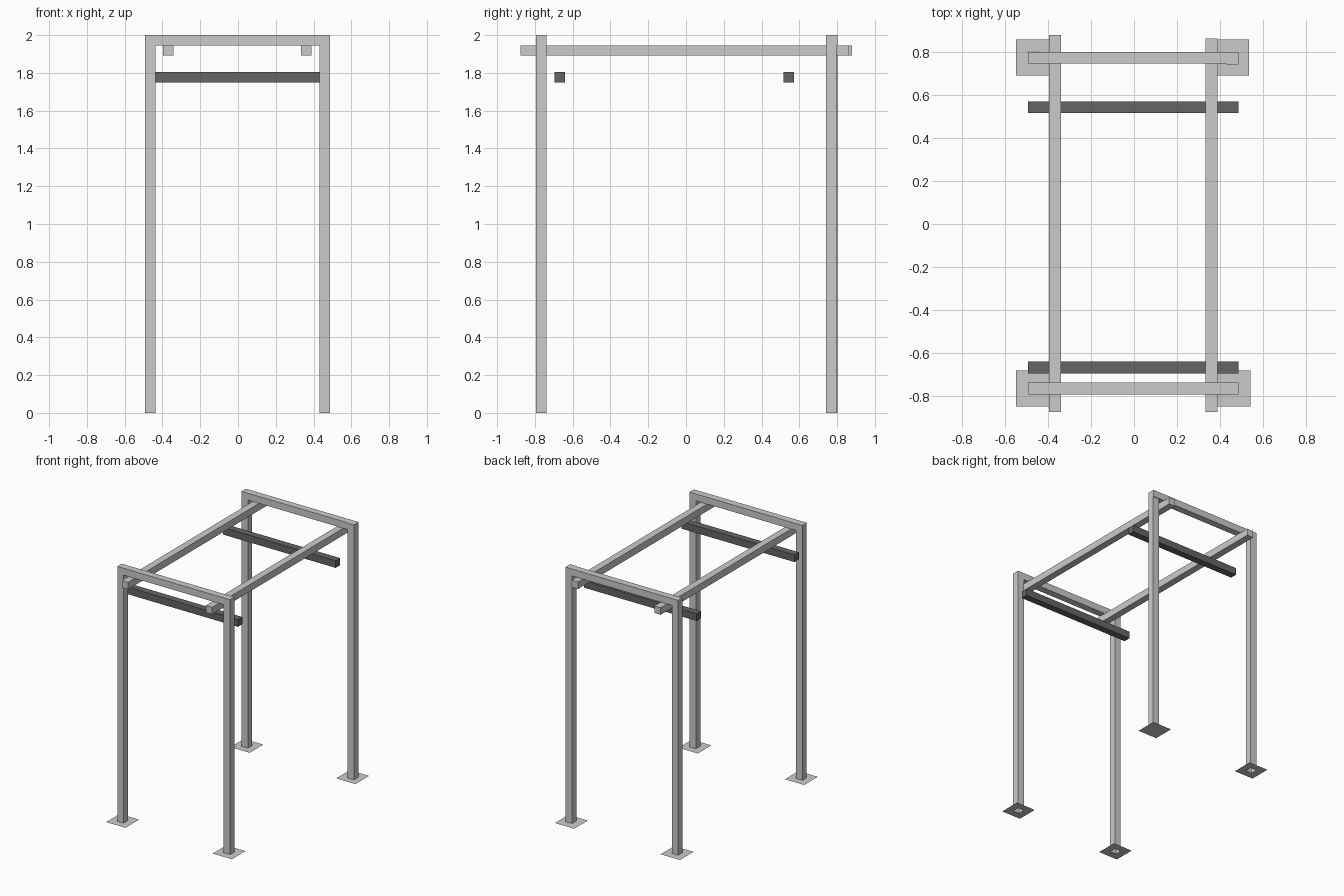
import bpy, bmesh

if "Cube" in bpy.data.objects:
    bpy.data.objects.remove(bpy.data.objects["Cube"])

dark = bpy.data.materials.new("dark_paint")
dark.diffuse_color = (0.13, 0.13, 0.13, 1)
dark.use_nodes = True
dark.node_tree.nodes["Principled BSDF"].inputs["Base Color"].default_value = dark.diffuse_color

T = 0.055                      # square tube width
LEFT, RIGHT = -0.493, 0.431    # left edges of the two legs
TOP, UNDER = 2.0, 1.946        # top bar heights


def prism(name, outline, y0, y1, open_bottom=False, mat=None):
    """Extrude an x-z outline along y."""
    bm = bmesh.new()
    face = bm.faces.new([bm.verts.new((x, y0, z)) for x, z in outline])
    ext = bmesh.ops.extrude_face_region(bm, geom=[face], use_keep_orig=True)
    for v in ext["geom"]:
        if isinstance(v, bmesh.types.BMVert):
            v.co.y = y1
    bmesh.ops.recalc_face_normals(bm, faces=bm.faces[:])
    if open_bottom:
        low = [f for f in bm.faces if all(v.co.z < 1e-5 for v in f.verts)]
        bmesh.ops.delete(bm, geom=low, context='FACES_ONLY')
    return finish(name, bm, mat)


def finish(name, bm, mat=None):
    me = bpy.data.meshes.new(name)
    bm.to_mesh(me)
    bm.free()
    ob = bpy.data.objects.new(name, me)
    bpy.context.collection.objects.link(ob)
    if mat:
        me.materials.append(mat)
    return ob


def rect(x0, x1, z0, z1):
    return [(x0, z0), (x0, z1), (x1, z1), (x1, z0)]


def base_plate(name, cx, cy, hole, half=0.084):
    """Flat sheet foot, optionally open under the tube."""
    bm = bmesh.new()
    corners = [(-1, -1), (1, -1), (1, 1), (-1, 1)]
    outer = [bm.verts.new((cx + a * half, cy + b * half, 0)) for a, b in corners]
    if hole:
        inner = [bm.verts.new((cx + a * T / 2, cy + b * T / 2, 0)) for a, b in corners]
        for i in range(4):
            j = (i + 1) % 4
            bm.faces.new((outer[i], outer[j], inner[j], inner[i]))
    else:
        bm.faces.new(outer)
    return finish(name, bm)


# Front portal: two legs and top bar in one piece
prism("front_portal",
      [(LEFT, 0), (LEFT, TOP), (RIGHT + T, TOP), (RIGHT + T, 0), (RIGHT, 0),
       (RIGHT, UNDER), (LEFT + T, UNDER), (LEFT + T, 0)],
      -0.793, -0.738, open_bottom=True)

# Back portal: left leg with top bar, and a slightly offset right leg
prism("back_portal",
      [(LEFT, 0), (LEFT, TOP), (RIGHT + T, TOP), (RIGHT + T, UNDER),
       (LEFT + T, UNDER), (LEFT + T, 0)],
      0.748, 0.802, open_bottom=True)
prism("back_right_leg", rect(RIGHT, RIGHT + T, 0, TOP), 0.742, 0.797)

# Foot plates
for name, x, y, hole in (("front_left", LEFT, -0.7655, True),
                         ("front_right", RIGHT, -0.7655, True),
                         ("back_left", LEFT, 0.775, True),
                         ("back_right", RIGHT - 0.006, 0.775, False)):
    base_plate(name + "_foot", x + T / 2, y, hole)

# Long beams below the top bars
prism("left_beam", rect(-0.396, -0.341, 1.891, 1.946), -0.875, 0.88)
prism("right_beam", rect(0.334, 0.389, 1.891, 1.946), -0.875, 0.863)

# Dark cross bars
for name, y in (("front", -0.695), ("back", 0.516)):
    prism(name + "_cross_bar", rect(LEFT, RIGHT + T, 1.75, 1.806), y, y + T, mat=dark)
